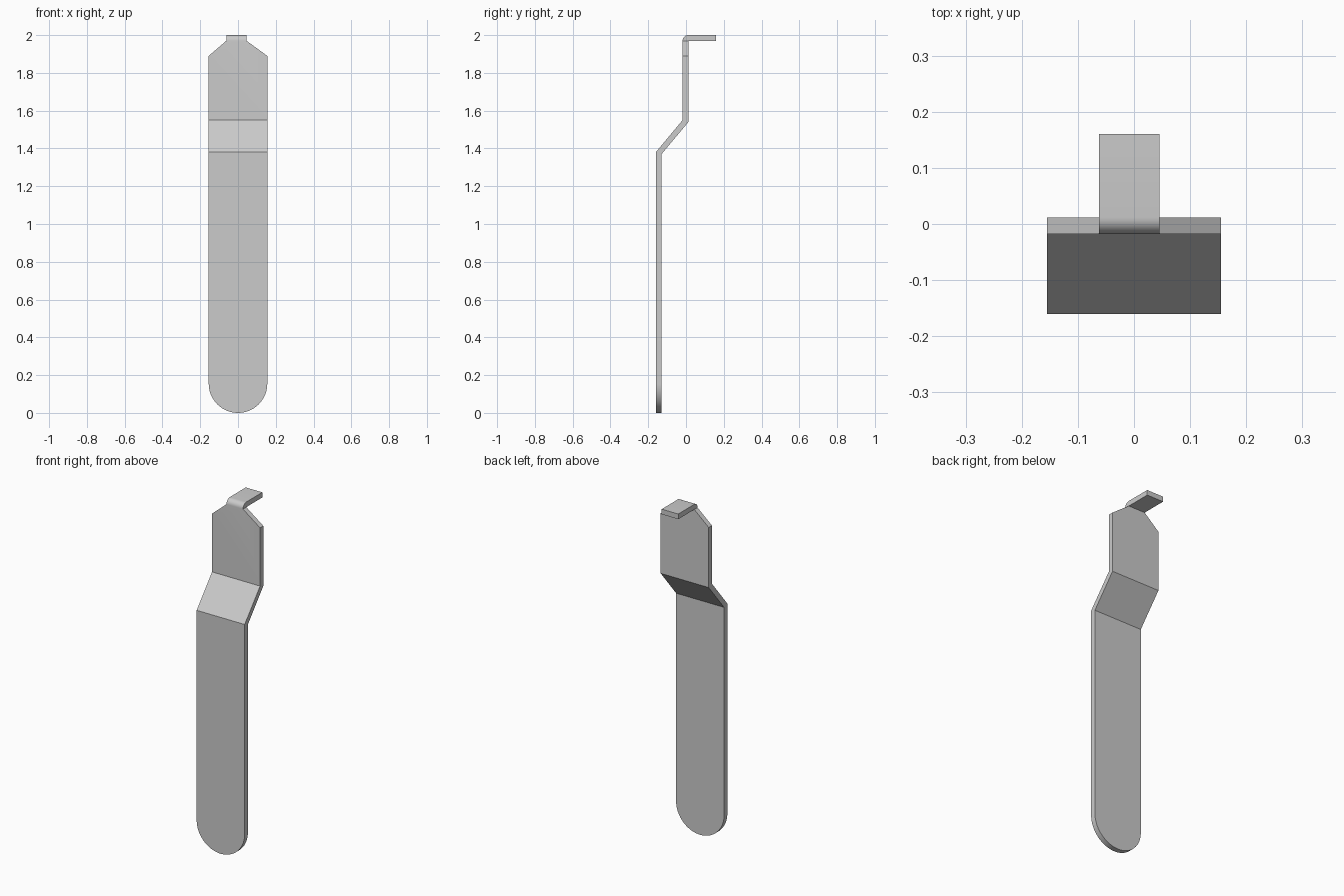
import bpy
import bmesh
from math import sin, cos, pi, tan, atan2

cube = bpy.data.objects.get("Cube")
if cube:
    bpy.data.objects.remove(cube)

metal = bpy.data.materials.new("light grey metal")
metal.use_nodes = True
GREY = (0.6, 0.6, 0.6, 1)
metal.diffuse_color = GREY
metal.node_tree.nodes["Principled BSDF"].inputs["Base Color"].default_value = GREY

THICK = 0.03
HALF = 0.155                  # half width of the blade
TAB_L, TAB_R = -0.062, 0.045  # sides of the hooked tab
LOW_Y, HIGH_Y = -0.16, -0.018  # front faces of the two upright parts
BEND_LOW, BEND_HIGH = 1.38, 1.55
NECK = 1.97

# Each station is (left x, right x, front (y, z), back (y, z))
stations = []


def upright(x0, x1, y, z, back_drop=0):
    stations.append((x0, x1, (y, z), (y + THICK, z - back_drop)))


# Rounded lower end
STEPS = 24
for i in range(STEPS + 1):
    a = pi / 2 * i / STEPS
    w = max(HALF * sin(a), 0.001)
    upright(-w, w, LOW_Y, HALF * (1 - cos(a)))

# Two mitred bends joining the offset parts
mitre = THICK * tan(atan2(HIGH_Y - LOW_Y, BEND_HIGH - BEND_LOW) / 2)
upright(-HALF, HALF, LOW_Y, BEND_LOW, mitre)
upright(-HALF, HALF, HIGH_Y, BEND_HIGH, mitre)

# Sloping shoulders up to the neck
upright(-HALF, HALF, HIGH_Y, 1.89)
upright(TAB_L, TAB_R, HIGH_Y, NECK)

# Rounded fold and the tab reaching backwards
pivot = (HIGH_Y + THICK, NECK)
for i in range(1, 9):
    a = pi / 2 * i / 8
    outer = (pivot[0] - THICK * cos(a), pivot[1] + THICK * sin(a))
    stations.append((TAB_L, TAB_R, outer, pivot))
stations.append((TAB_L, TAB_R, (0.16, NECK + THICK), (0.16, NECK)))

# Loft the stations into one bent strip
bm = bmesh.new()
rings = []
for x0, x1, front, back in stations:
    rings.append([bm.verts.new((x, *p)) for x, p in
                  ((x0, front), (x1, front), (x1, back), (x0, back))])
for lower, upper in zip(rings, rings[1:]):
    for i in range(4):
        j = (i + 1) % 4
        bm.faces.new((lower[i], lower[j], upper[j], upper[i]))
bm.faces.new(rings[0][::-1])
bm.faces.new(rings[-1])
bmesh.ops.remove_doubles(bm, verts=bm.verts, dist=0.0001)
bmesh.ops.dissolve_limit(bm, angle_limit=0.005, verts=bm.verts, edges=bm.edges)
bmesh.ops.recalc_face_normals(bm, faces=bm.faces)

mesh = bpy.data.meshes.new("bent_strip")
bm.to_mesh(mesh)
bm.free()
mesh.materials.append(metal)
strip = bpy.data.objects.new("bent_strip", mesh)
bpy.context.collection.objects.link(strip)

# Smooth the rounded end and fold, keep the bends crisp
bpy.ops.object.select_all(action='DESELECT')
strip.select_set(True)
bpy.context.view_layer.objects.active = strip
bpy.ops.object.shade_smooth_by_angle(angle=pi / 7)
